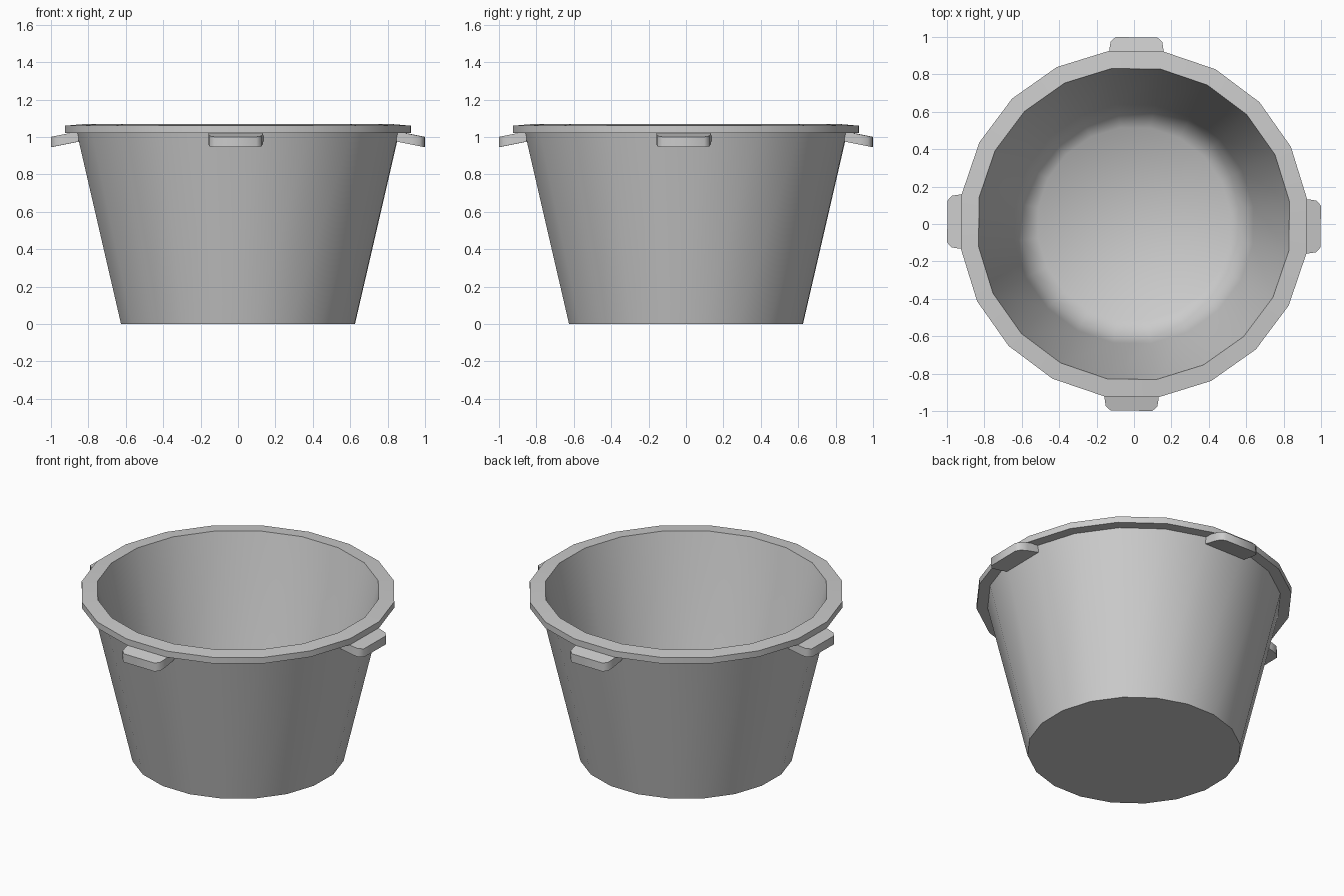
import bpy, bmesh
from math import radians, sin, cos, pi

if "Cube" in bpy.data.objects:
    bpy.data.objects.remove(bpy.data.objects["Cube"])

TWIST = radians(-0.8)
SIDES = 20


def make_object(name, bm, angle):
    bmesh.ops.recalc_face_normals(bm, faces=bm.faces)
    mesh = bpy.data.meshes.new(name)
    bm.to_mesh(mesh)
    bm.free()
    obj = bpy.data.objects.new(name, mesh)
    bpy.context.collection.objects.link(obj)
    bpy.ops.object.select_all(action='DESELECT')
    obj.select_set(True)
    bpy.context.view_layer.objects.active = obj
    bpy.ops.object.shade_smooth_by_angle(angle=radians(angle))
    return obj


def lathe(name, profile):
    bm = bmesh.new()
    rings = []
    for r, z in profile:
        angles = [2 * pi * (i + 0.5) / SIDES + TWIST for i in range(SIDES)]
        rings.append([bm.verts.new((r * cos(a), r * sin(a), z)) for a in angles])
    for low, high in zip(rings, rings[1:]):
        for i in range(SIDES):
            j = (i + 1) % SIDES
            bm.faces.new((low[i], low[j], high[j], high[i]))
    bm.faces.new(rings[0])
    bm.faces.new(rings[-1])
    return make_object(name, bm, 60)


# Tapered tub: outer wall, overhanging rim, inner wall and rounded floor
lathe("tub", [(0.632, 0), (0.87, 1.02), (0.935, 1.02), (0.935, 1.06),
              (0.84, 1.068), (0.645, 0.26), (0.605, 0.13), (0.52, 0.06)])


# Four grip tabs sloping down from under the rim
def grip_tab(name, angle):
    half = [(0.85, 0.147), (0.93, 0.145), (0.975, 0.138), (0.998, 0.112)]
    outline = half + [(r, -w) for r, w in reversed(half)]
    bm = bmesh.new()

    def layer(offset):
        return [bm.verts.new((r * cos(angle) - w * sin(angle),
                              r * sin(angle) + w * cos(angle),
                              1.03 - 0.2 * (r - 0.85) + offset)) for r, w in outline]

    top, bottom = layer(0), layer(-0.055)
    bm.faces.new(top)
    bm.faces.new(bottom)
    for i in range(len(top)):
        j = (i + 1) % len(top)
        bm.faces.new((top[i], bottom[i], bottom[j], top[j]))
    make_object(name, bm, 50)


for k, side in enumerate(("right", "back", "left", "front")):
    grip_tab("grip_tab_" + side, k * pi / 2 + TWIST)
